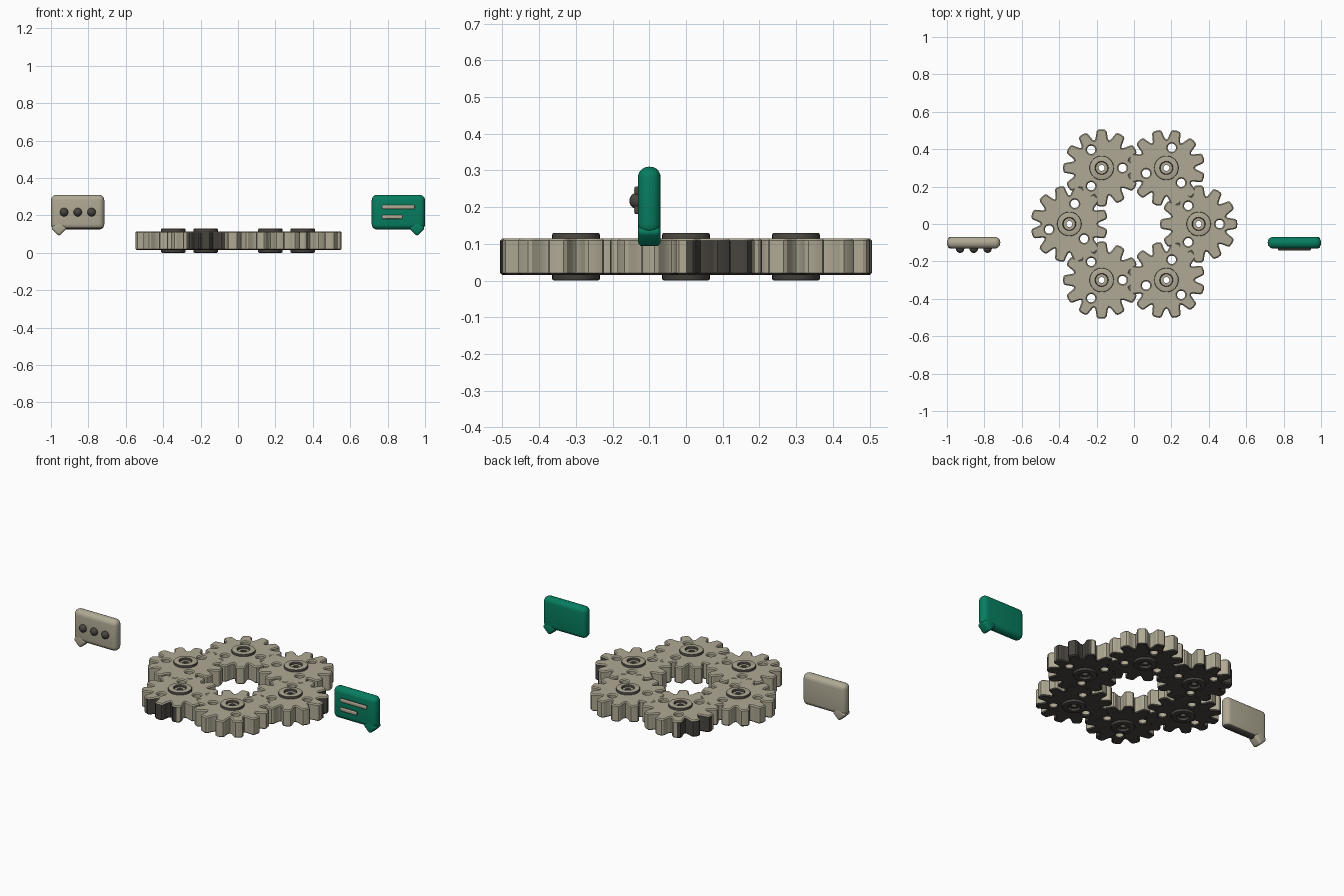
import bpy, bmesh, math
from mathutils import Matrix

if "Cube" in bpy.data.objects:
    bpy.data.objects.remove(bpy.data.objects["Cube"])


def mat(name, rgb):
    m = bpy.data.materials.new(name)
    m.diffuse_color = (*rgb, 1)
    m.use_nodes = True
    m.node_tree.nodes["Principled BSDF"].inputs["Base Color"].default_value = m.diffuse_color
    return m


BEIGE = mat("warm_beige", (0.43, 0.395, 0.295))
GREEN = mat("deep_green", (0.002, 0.205, 0.115))
DARK = mat("dark_grey", (0.066, 0.059, 0.05))


def finish(name, bm, mats, loc=(0, 0, 0), angle=30, rule=None):
    """Make an object; faces for which rule(face) is true take the second colour."""
    bmesh.ops.recalc_face_normals(bm, faces=bm.faces)
    bm.normal_update()
    for f in bm.faces:
        f.material_index = 1 if rule and rule(f) else 0
    me = bpy.data.meshes.new(name)
    bm.to_mesh(me)
    bm.free()
    for m in mats:
        me.materials.append(m)
    ob = bpy.data.objects.new(name, me)
    bpy.context.collection.objects.link(ob)
    ob.location = loc
    bpy.ops.object.select_all(action='DESELECT')
    ob.select_set(True)
    bpy.context.view_layer.objects.active = ob
    bpy.ops.object.shade_smooth_by_angle(angle=math.radians(angle))
    return ob


def rounded_box(name, size, loc, mats, radius, turn=0, segments=5, rule=None):
    bm = bmesh.new()
    bmesh.ops.create_cube(bm, size=1, matrix=Matrix.Diagonal((*size, 1)))
    bmesh.ops.bevel(bm, geom=list(bm.edges), offset=radius, segments=segments,
                    profile=0.5, affect='EDGES')
    bmesh.ops.rotate(bm, verts=bm.verts, matrix=Matrix.Rotation(turn, 3, 'Y'))
    return finish(name, bm, mats, loc, 35, rule)


def polar(r, a, cx=0, cy=0):
    return (cx + r * math.cos(a), cy + r * math.sin(a))


# Gear outline: twelve tapered teeth, three round holes and a centre bore
TEETH = 12
TOOTH = [(0.152, -0.262), (0.158, -0.215), (0.180, -0.165), (0.198, -0.135),
         (0.205, -0.095), (0.207, 0), (0.205, 0.095), (0.198, 0.135),
         (0.180, 0.165), (0.158, 0.215)]


def gear_bmesh():
    loops = [[polar(r, k * math.tau / TEETH + a) for k in range(TEETH) for r, a in TOOTH]]
    loops.append([polar(0.04, k * math.tau / 24) for k in range(24)])
    for h in range(3):
        c = polar(0.112, h * math.tau / 3)
        loops.append([polar(0.022, k * math.tau / 24, *c) for k in range(24)])
    cu = bpy.data.curves.new("gear_outline", 'CURVE')
    cu.dimensions = '2D'
    cu.fill_mode = 'BOTH'
    cu.extrude = 0.044
    cu.bevel_depth = 0.006
    cu.bevel_resolution = 0
    cu.offset = -0.006
    for pts in loops:
        sp = cu.splines.new('POLY')
        sp.points.add(len(pts) - 1)
        for p, (x, y) in zip(sp.points, pts):
            p.co = (x, y, 0, 1)
        sp.use_cyclic_u = True
    tmp = bpy.data.objects.new("gear_outline", cu)
    bpy.context.collection.objects.link(tmp)
    dg = bpy.context.evaluated_depsgraph_get()
    me = bpy.data.meshes.new_from_object(tmp.evaluated_get(dg))
    bm = bmesh.new()
    bm.from_mesh(me)
    bmesh.ops.remove_doubles(bm, verts=bm.verts, dist=1e-5)
    bpy.data.objects.remove(tmp)
    bpy.data.curves.remove(cu)
    bpy.data.meshes.remove(me)
    return bm


# Hub: turned ring, stepped towards a small bore, same above and below
def hub_bmesh():
    top = [(0.016, 0.053), (0.032, 0.053), (0.034, 0.063), (0.036, 0.065),
           (0.060, 0.065), (0.0635, 0.0635), (0.065, 0.060)]
    prof = top + [(r, -z) for r, z in reversed(top)]
    bm = bmesh.new()
    n = 32
    rings = [[bm.verts.new((*polar(r, k * math.tau / n), z)) for r, z in prof]
             for k in range(n)]
    for k in range(n):
        a, b = rings[k], rings[(k + 1) % n]
        for i in range(len(prof)):
            j = (i + 1) % len(prof)
            bm.faces.new((a[i], b[i], b[j], a[j]))
    return bm


# Colour rules: dark undersides, dark hub rims, one dark outer sector on some gears
def underside(f):
    return f.normal.z < -0.4


def underside_or_sector(f):
    c = f.calc_center_median()
    sector = 0 < math.atan2(c.y, c.x) < math.radians(58)
    return underside(f) or (abs(f.normal.z) < 0.4 and c.xy.length > 0.14 and sector)


def not_top(f):
    return f.normal.z < 0.8


def not_front(f):
    return f.normal.y > -0.5


# Six meshing gears in a ring; every other one is turned by half a tooth
gears = (finish("gear_1", gear_bmesh(), (BEIGE, DARK), rule=underside_or_sector),
         finish("gear_2", gear_bmesh(), (BEIGE, DARK), rule=underside))
hub = finish("gear_hub_1", hub_bmesh(), (BEIGE, DARK), rule=not_top)
for i in range(6):
    a = i * math.tau / 6
    for part, base, first in ((gears[i % 2], "gear", i < 2), (hub, "gear_hub", i == 0)):
        ob = part
        if not first:
            ob = part.copy()
            ob.name = f"{base}_{i + 1}"
            bpy.context.collection.objects.link(ob)
        ob.location = (*polar(0.346, a), 0.065)
        ob.rotation_euler.z = a + (math.pi / TEETH if i % 2 else 0)

# Two speech bubbles with corner tails
for side, name, mats, rule in ((-1, "left_bubble", (BEIGE, DARK), lambda f: f.normal.z < -0.6),
                               (1, "right_bubble", (GREEN,), None)):
    rounded_box(name, (0.285, 0.062, 0.186), (side * 0.8575, -0.1, 0.217), mats, 0.029,
                rule=rule)
    rounded_box(name + "_tail", (0.062, 0.062, 0.062), (side * 0.957, -0.1, 0.132),
                mats[:1], 0.013, math.pi / 4, 4)

# Typing dots on the left bubble
for i in range(3):
    bm = bmesh.new()
    bmesh.ops.create_uvsphere(bm, u_segments=24, v_segments=14, radius=0.0225)
    finish(f"typing_dot_{i + 1}", bm, (DARK,), (-0.93 + i * 0.0735, -0.132, 0.217), 60)

# Text bars on the right bubble, dark round the rim
for i, (x0, x1, z) in enumerate(((0.77, 0.945, 0.245), (0.77, 0.88, 0.192))):
    rounded_box(f"text_bar_{i + 1}", (x1 - x0, 0.02, 0.022),
                ((x0 + x1) / 2, -0.131, z), (BEIGE, DARK), 0.005, 0, 3, not_front)
